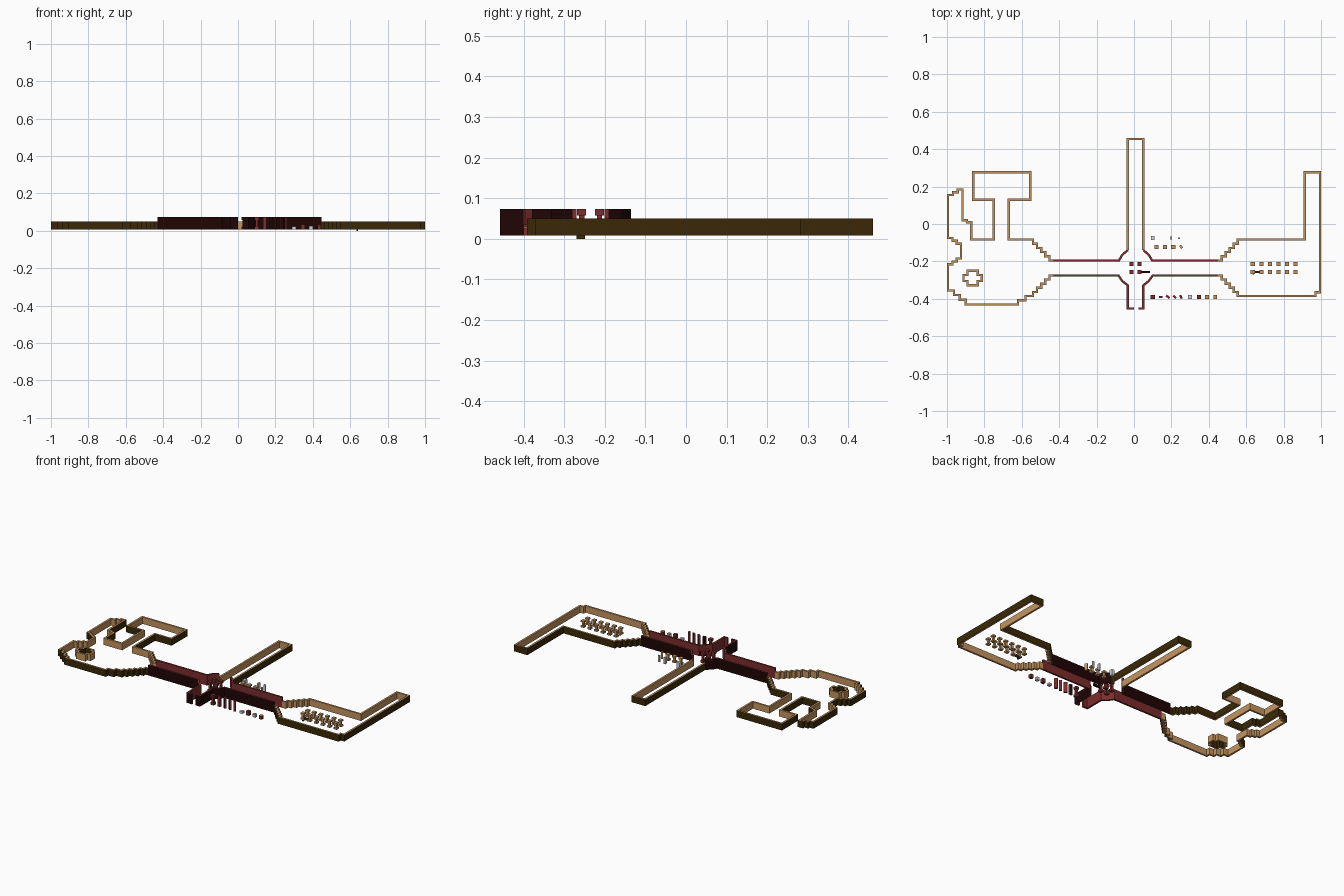
import bpy, bmesh
from mathutils import Vector

if "Cube" in bpy.data.objects:
    bpy.data.objects.remove(bpy.data.objects["Cube"])


def material(name, rgb):
    m = bpy.data.materials.new(name)
    m.use_nodes = True
    m.diffuse_color = (*rgb, 1)
    m.node_tree.nodes["Principled BSDF"].inputs["Base Color"].default_value = (*rgb, 1)
    return m


TAN = material("tan stone", (0.56, 0.3, 0.12))
OLIVE = material("dark earth", (0.043, 0.022, 0.002))
RED = material("red brick", (0.2, 0.026, 0.026))
MAROON = material("dark maroon", (0.014, 0.0015, 0.0015))
GREY = material("pale grey", (0.68, 0.68, 0.7))

BASE, LOW, HIGH, HALF = 0.008, 0.05, 0.073, 0.006


def finish(name, bm, mats):
    me = bpy.data.meshes.new(name)
    bm.to_mesh(me)
    bm.free()
    for m in mats:
        me.materials.append(m)
    ob = bpy.data.objects.new(name, me)
    bpy.context.collection.objects.link(ob)
    return ob


def stairs(a, b, n, x_first=True):
    """Corner points of a stepped run from a to b."""
    pts = [a]
    dx, dy = (b[0] - a[0]) / n, (b[1] - a[1]) / n
    for i in range(n):
        x, y = a[0] + i * dx, a[1] + i * dy
        pts.append((x + dx, y) if x_first else (x, y + dy))
        pts.append((x + dx, y + dy))
    return pts


def wall(name, path, top, inner, outer, closed=False):
    """Thin mitred wall; only the side to the right of the path has the outer colour."""
    pts = [Vector(path[0])]
    for p in path[1:]:
        if (Vector(p) - pts[-1]).length > 0.001:
            pts.append(Vector(p))
    n = len(pts)
    bm = bmesh.new()
    rings = []
    for i, p in enumerate(pts):
        before = pts[i - 1] if i or closed else None
        after = pts[(i + 1) % n] if i < n - 1 or closed else None
        d1 = (p - before).normalized() if before else (after - p).normalized()
        d2 = (after - p).normalized() if after else d1
        n1, n2 = Vector((-d1.y, d1.x)), Vector((-d2.y, d2.x))
        off = (n1 + n2) * (HALF / max(0.3, 1 + n1.dot(n2)))
        rings.append([bm.verts.new((*(p + off * s), z))
                      for s, z in ((1, BASE), (1, top), (-1, top), (-1, BASE))])
    for i in range(n if closed else n - 1):
        a, b = rings[i], rings[(i + 1) % n]
        for k in range(4):
            j = (k + 1) % 4
            f = bm.faces.new((a[k], b[k], b[j], a[j]))
            f.material_index = 1 if k == 2 else 0
    if not closed:
        bm.faces.new(rings[0])
        bm.faces.new(rings[-1][::-1])
    bmesh.ops.recalc_face_normals(bm, faces=bm.faces)
    return finish(name, bm, (inner, outer))


def box(bm, x, y, z0, z1, sx, sy):
    vs = bmesh.ops.create_cube(bm, size=1)["verts"]
    for v in vs:
        v.co = (x + v.co.x * sx, y + v.co.y * sy, (z0 + z1) / 2 + v.co.z * (z1 - z0))


def pillar(name, x, y, top, mat, width=0.022):
    """Square column with a wider foot and cap."""
    bm = bmesh.new()
    cap = (top - BASE) * 0.24
    box(bm, x, y, BASE, BASE + cap, width, width)
    box(bm, x, y, BASE + cap, top - cap, width * 0.6, width * 0.6)
    box(bm, x, y, top - cap, top, width, width)
    return finish(name, bm, (mat,))


def block(name, x, y, z0, z1, sx, sy, mat):
    bm = bmesh.new()
    box(bm, x, y, z0, z1, sx, sy)
    return finish(name, bm, (mat,))


# Corridor levels and junctions
N, S, W, E = -0.195, -0.275, -0.43, 0.447

# Western cave wall with its hall
cave = stairs((W, N), (-0.54, -0.083), 5)
cave += [(-0.67, -0.083), (-0.67, 0.13), (-0.555, 0.13), (-0.555, 0.277),
         (-0.86, 0.277), (-0.86, 0.13), (-0.75, 0.13), (-0.75, -0.083), (-0.87, -0.083)]
cave += stairs((-0.87, 0.01), (-0.917, 0.03), 2)
cave += stairs((-0.917, 0.185), (-0.994, 0.14), 3)
cave += stairs((-0.994, -0.075), (-0.925, -0.12), 3)
cave += stairs((-0.925, -0.17), (-0.994, -0.215), 3, False)
cave += stairs((-0.994, -0.355), (-0.9, -0.43), 3)
cave += stairs((-0.62, -0.43), (-0.54, -0.385), 2, False)
cave += stairs((-0.54, -0.385), (W, S), 5, False)
wall("west_cave_wall", cave, LOW, TAN, OLIVE)

# Rock core standing in the cave
core = [(-0.89, -0.25), (-0.835, -0.25), (-0.835, -0.272), (-0.814, -0.272),
        (-0.814, -0.305), (-0.835, -0.305), (-0.835, -0.327), (-0.89, -0.327),
        (-0.89, -0.305), (-0.912, -0.305), (-0.912, -0.272), (-0.89, -0.272)]
wall("rock_core_wall", core, LOW, TAN, OLIVE, closed=True)

# Eastern hall
hall = stairs((E, S), (0.555, -0.385), 5)
hall += [(0.97, -0.385), (0.97, -0.365), (0.994, -0.365), (0.994, 0.277),
         (0.913, 0.277), (0.913, -0.083)]
hall += stairs((0.555, -0.083), (E, N), 5, False)
wall("east_hall_wall", hall, LOW, TAN, OLIVE)

# Northern passage
wall("north_passage_wall", [(0.05, -0.14), (0.05, 0.455), (-0.033, 0.455), (-0.033, -0.14)],
     LOW, TAN, OLIVE)

# Brick crossing, four quarters with rounded corners
wall("crossing_northwest", [(-0.033, -0.14), (-0.063, -0.165), (-0.08, N), (W, N)],
     HIGH, RED, MAROON)
wall("crossing_northeast", [(E, N), (0.097, N), (0.079, -0.165), (0.05, -0.14)],
     HIGH, RED, MAROON)
wall("crossing_southwest", [(W, S), (-0.083, S), (-0.063, -0.305), (-0.033, -0.328),
                            (-0.033, -0.452), (0.0, -0.452)], HIGH, RED, MAROON)
wall("crossing_southeast", [(0.025, -0.452), (0.05, -0.452), (0.05, -0.328),
                            (0.079, -0.305), (0.1, S), (E, S)], HIGH, RED, MAROON)

# Columns of the crossing and the eastern hall
for y in (-0.213, -0.257):
    for x in (-0.014, 0.03):
        pillar("crossing_pillar", x, y, HIGH, RED)
    for i in range(6):
        pillar("hall_pillar", 0.635 + i * 0.0457, y, LOW, TAN)
block("crossing_beam", 0.06, -0.257, 0.03, 0.045, 0.05, 0.01, MAROON)
block("fallen_slab", 0.655, -0.257, BASE, 0.02, 0.035, 0.012, OLIVE)
block("sunken_footing", 0.638, -0.259, 0, BASE, 0.008, 0.02, OLIVE)

# Spare brick pieces in a row south of the corridor, some set diagonally
SOUTH = -0.39
pillar("spare_brick_pillar", 0.1, SOUTH, HIGH, RED)
for a, b in (((0.153, SOUTH), (0.133, SOUTH)), ((0.172, -0.382), (0.19, -0.396)),
             ((0.21, -0.384), (0.225, -0.396)), ((0.246, -0.381), (0.256, -0.399))):
    wall("spare_brick_panel", [a, b], HIGH, RED, MAROON)
for x, top, mat in ((0.3, 0.022, GREY), (0.347, 0.035, RED), (0.39, 0.025, GREY), (0.435, 0.028, RED)):
    block("spare_small_block", x, SOUTH, BASE, top, 0.02, 0.02, mat)
for x, z in ((0.39, 0.025), (0.435, 0.028)):
    block("spare_block_lid", x, SOUTH, z, z + 0.002, 0.02, 0.02, TAN)

# Spare stone pieces in two rows north of the corridor
for x in (0.12, 0.165, 0.21):
    pillar("spare_stone_pillar", x, -0.122, LOW, TAN)
wall("spare_stone_panel", [(0.246, -0.114), (0.257, -0.13)], LOW, TAN, OLIVE)
block("spare_grey_block", 0.1, -0.075, BASE, 0.045, 0.02, 0.02, GREY)
for x, sx, sy in ((0.197, 0.01, 0.016), (0.24, 0.012, 0.008)):
    block("spare_grey_strip", x, -0.075, BASE, LOW, sx, sy, GREY)
